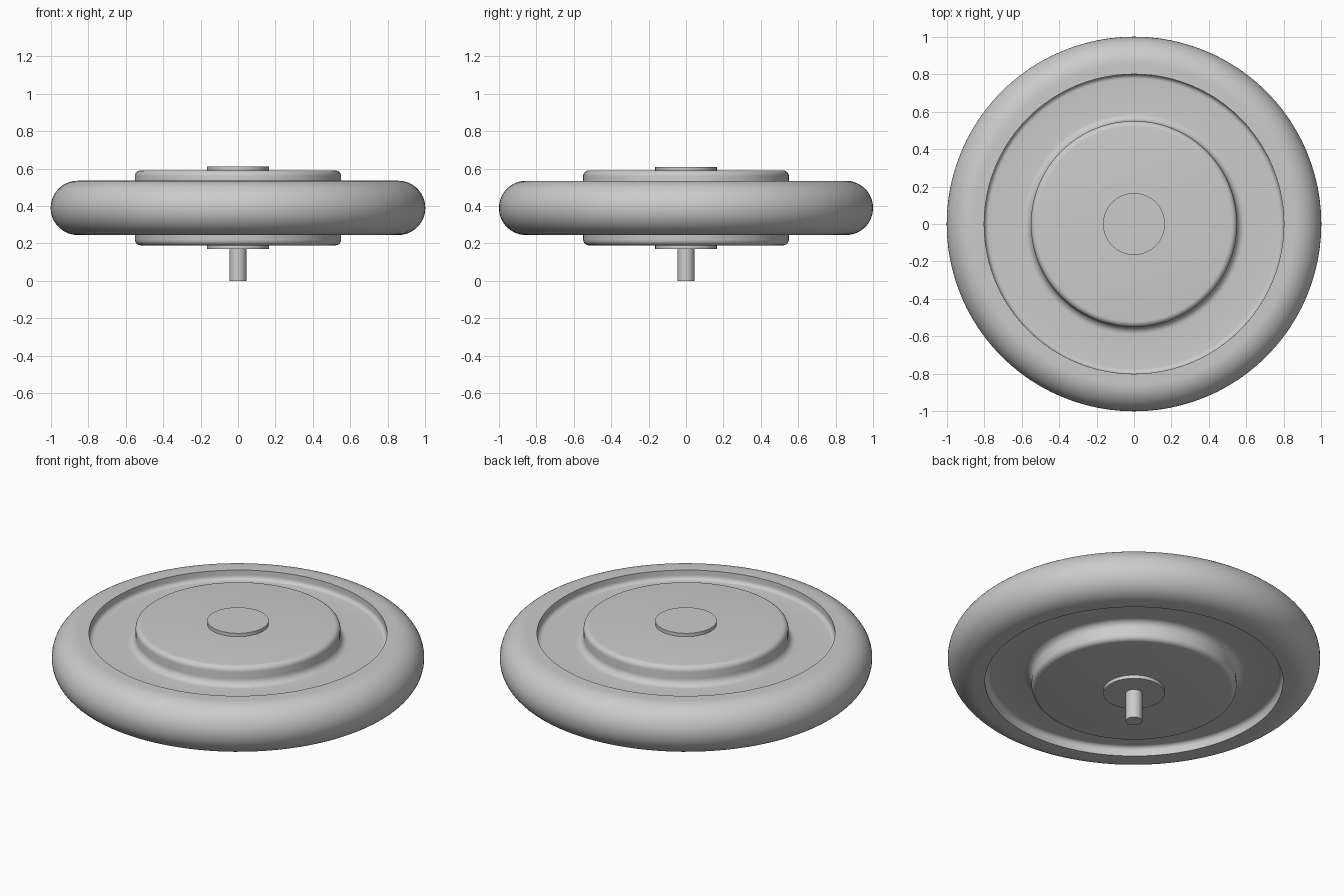
import bpy
import math

if "Cube" in bpy.data.objects:
    bpy.data.objects.remove(bpy.data.objects["Cube"])

MID = 0.39   # height of the wheel's centre plane

grey = bpy.data.materials.new("plain_grey")
grey.use_nodes = True
colour = (0.6, 0.6, 0.6, 1)
grey.diffuse_color = colour
grey.node_tree.nodes["Principled BSDF"].inputs["Base Color"].default_value = colour


def arc(r, z, radius, start, end, steps):
    """Points of an arc in the (radius, height) plane, angles in degrees."""
    pts = []
    for i in range(steps + 1):
        a = math.radians(start + (end - start) * i / steps)
        pts.append((r + radius * math.cos(a), z + radius * math.sin(a)))
    return pts


def lathe(name, profile, segments=96):
    """Spin a profile around z; points on the axis become single vertices."""
    verts, rings, faces = [], [], []
    for r, z in profile:
        count = 1 if r < 1e-5 else segments
        rings.append(range(len(verts), len(verts) + count))
        for i in range(count):
            a = math.tau * i / segments
            verts.append((r * math.cos(a), r * math.sin(a), z))
    for low, high in zip(rings, rings[1:]):
        for i in range(segments):
            j = (i + 1) % segments
            quad = [low[i % len(low)], low[j % len(low)],
                    high[j % len(high)], high[i % len(high)]]
            faces.append(list(dict.fromkeys(quad)))
    mesh = bpy.data.meshes.new(name)
    mesh.from_pydata(verts, [], faces)
    mesh.materials.append(grey)
    obj = bpy.data.objects.new(name, mesh)
    bpy.context.collection.objects.link(obj)
    bpy.ops.object.select_all(action='DESELECT')
    obj.select_set(True)
    bpy.context.view_layer.objects.active = obj
    bpy.ops.object.shade_smooth_by_angle(angle=math.radians(35))
    return obj


# Wheel body: upper half profile from the axis out to the rim, then mirrored
upper = [(0, 0.20)]
upper += arc(0.52, 0.17, 0.03, 90, 0, 6)         # rounded hub edge
upper += arc(0.59, 0.13, 0.04, 180, 270, 8)      # fillet into the web
upper += arc(0.775, 0.115, 0.025, 270, 360, 6)   # fillet into the rim wall
upper += [(0.80, 0.145)]
upper += arc(0.855, 0, 0.145, 90, 0, 16)         # rounded tread
lower = [(r, -z) for r, z in reversed(upper[:-1])]
body = [(r, z + MID) for r, z in reversed(upper + lower)]
lathe("wheel_body", body)

# Thin boss discs on both sides of the hub
for name, z0, z1 in (("top_boss", 0.58, 0.61), ("bottom_boss", 0.17, 0.20)):
    lathe(name, [(0, z0), (0.165, z0), (0.165, z1), (0, z1)], 64)

# Axle pin below the wheel
lathe("axle_pin", [(0, 0), (0.045, 0), (0.045, 0.18), (0, 0.18)], 32)
